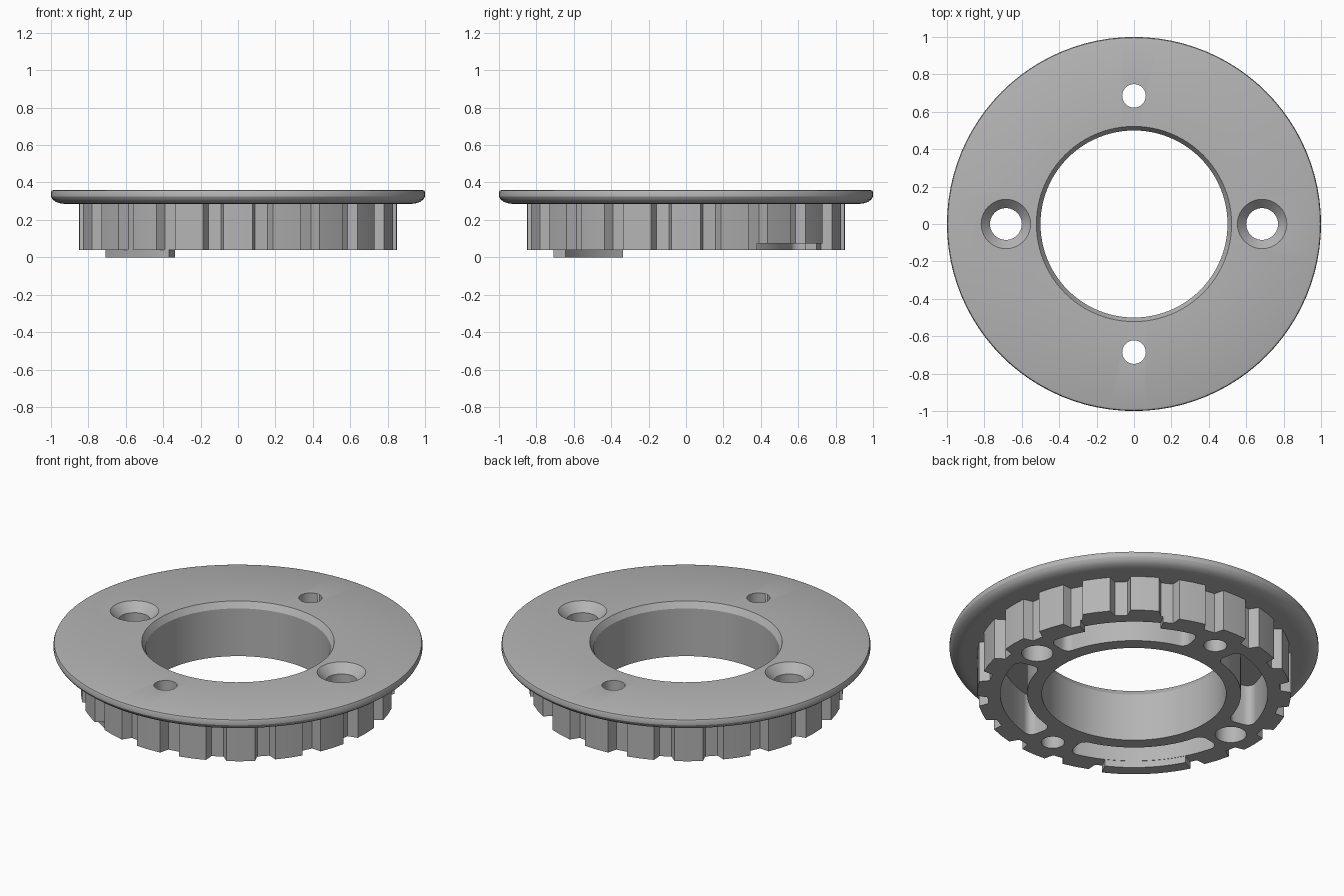
import bpy, bmesh
from math import sin, cos, pi, radians

if "Cube" in bpy.data.objects:
    bpy.data.objects.remove(bpy.data.objects["Cube"], do_unlink=True)

SEGMENTS = 96
TEETH = 20
BASE, SEAT, TOP = 0.04, 0.285, 0.36   # underside, flange underside, flange face
BORE, HOLE_RING = 0.50, 0.685

grey = bpy.data.materials.new("plain grey")
grey.use_nodes = True
grey.diffuse_color = (0.46, 0.46, 0.46, 1)
grey.node_tree.nodes["Principled BSDF"].inputs["Base Color"].default_value = grey.diffuse_color


def finish(name, bm):
    bmesh.ops.recalc_face_normals(bm, faces=bm.faces)
    mesh = bpy.data.meshes.new(name)
    bm.to_mesh(mesh)
    bm.free()
    mesh.materials.append(grey)
    obj = bpy.data.objects.new(name, mesh)
    bpy.context.collection.objects.link(obj)
    return obj


def polar(radius, degrees):
    return radius * cos(radians(degrees)), radius * sin(radians(degrees))


def prism(name, outline, low, high, corner=0):
    """Extrude a flat outline, optionally rounding its sharp upright edges."""
    bm = bmesh.new()
    face = bm.faces.new([bm.verts.new((x, y, low)) for x, y in outline])
    new = bmesh.ops.extrude_face_region(bm, geom=[face])["geom"]
    for v in new:
        if isinstance(v, bmesh.types.BMVert):
            v.co.z = high
    bmesh.ops.recalc_face_normals(bm, faces=bm.faces)
    if corner:
        sharp = [e for e in bm.edges
                 if abs(e.verts[0].co.z - e.verts[1].co.z) > 0.01
                 and e.calc_face_angle() > 1]
        bmesh.ops.bevel(bm, geom=sharp, offset=corner, segments=5,
                        profile=0.5, affect='EDGES')
    return finish(name, bm)


def sector(name, inner, outer, middle, half, low, high, corner=0):
    steps = [middle + half * (i / 8 - 1) for i in range(17)]
    outline = [polar(outer, a) for a in steps] + [polar(inner, a) for a in reversed(steps)]
    return prism(name, outline, low, high, corner)


def lathe(name, profile, x=0, y=0, count=SEGMENTS, closed=False):
    """Turn a radius/height profile; open profiles are capped at both ends."""
    bm = bmesh.new()
    rings = [[bm.verts.new((x + r * cos(2 * pi * i / count), y + r * sin(2 * pi * i / count), z))
              for i in range(count)] for r, z in profile]
    pairs = list(zip(rings, rings[1:]))
    if closed:
        pairs.append((rings[-1], rings[0]))
    else:
        bm.faces.new(rings[0])
        bm.faces.new(rings[-1])
    for a, b in pairs:
        for i in range(count):
            j = (i + 1) % count
            bm.faces.new((a[i], a[j], b[j], b[i]))
    return finish(name, bm)


def cut(target, cutter):
    mod = target.modifiers.new("cut", 'BOOLEAN')
    mod.operation, mod.solver, mod.object = 'DIFFERENCE', 'EXACT', cutter
    bpy.context.view_layer.objects.active = target
    bpy.ops.object.modifier_apply(modifier=mod.name)


# Flange: turned ring with a rounded rim and a chamfered bore
flange = lathe("flange", [
    (BORE, SEAT), (BORE, 0.325), (0.522, TOP), (0.985, TOP), (0.996, 0.356),
    (1.0, 0.347), (1.0, 0.325), (0.992, 0.31), (0.975, 0.297),
    (0.95, 0.288), (0.92, SEAT)], closed=True)

# Toothed ring: broad tips and narrow sloped grooves
outline = []
for k in range(TEETH):
    a = k * 360 / TEETH
    outline += [polar(0.85, a + d) for d in (-5.2, 0, 5.2)]
    outline += [polar(0.795, a + d) for d in (6.6, 11.4)]
toothed_ring = prism("toothed_ring", outline, BASE, SEAT)

# Bore, curved pockets and keyway in the toothed ring
cutters = [lathe("bore_cutter", [(BORE, -0.1), (BORE, 0.5)])]
for k in range(4):
    cutters.append(sector("pocket_cutter", 0.58, 0.725, 45 + 90 * k, 34, -0.1, 0.5, 0.045))
cutters.append(sector("keyway_cutter", 0.70, 0.95, 45, 16.5, -0.1, 0.075))
for c in cutters:
    cut(toothed_ring, c)

# Two plain screw holes and two countersunk ones through both parts
holes = []
for s in (-1, 1):
    holes.append(lathe("hole_cutter", [(0.063, -0.1), (0.063, 0.5)], 0, s * HOLE_RING, 32))
    holes.append(lathe("countersink_cutter", [
        (0.085, -0.1), (0.085, 0.31), (0.132, TOP), (0.132, 0.5)], s * HOLE_RING, 0, 40))
for part in (flange, toothed_ring):
    for h in holes:
        cut(part, h)
for c in cutters + holes:
    bpy.data.objects.remove(c, do_unlink=True)

# Locating key below the ring, opposite the keyway
key = sector("locating_key", 0.727, 0.80, 225, 17.5, 0, BASE + 0.002)

# Smooth the turned surfaces, keep machined edges crisp
for obj in (flange, toothed_ring, key):
    bpy.ops.object.select_all(action='DESELECT')
    obj.select_set(True)
    bpy.context.view_layer.objects.active = obj
    bpy.ops.object.shade_smooth_by_angle(angle=radians(25))
